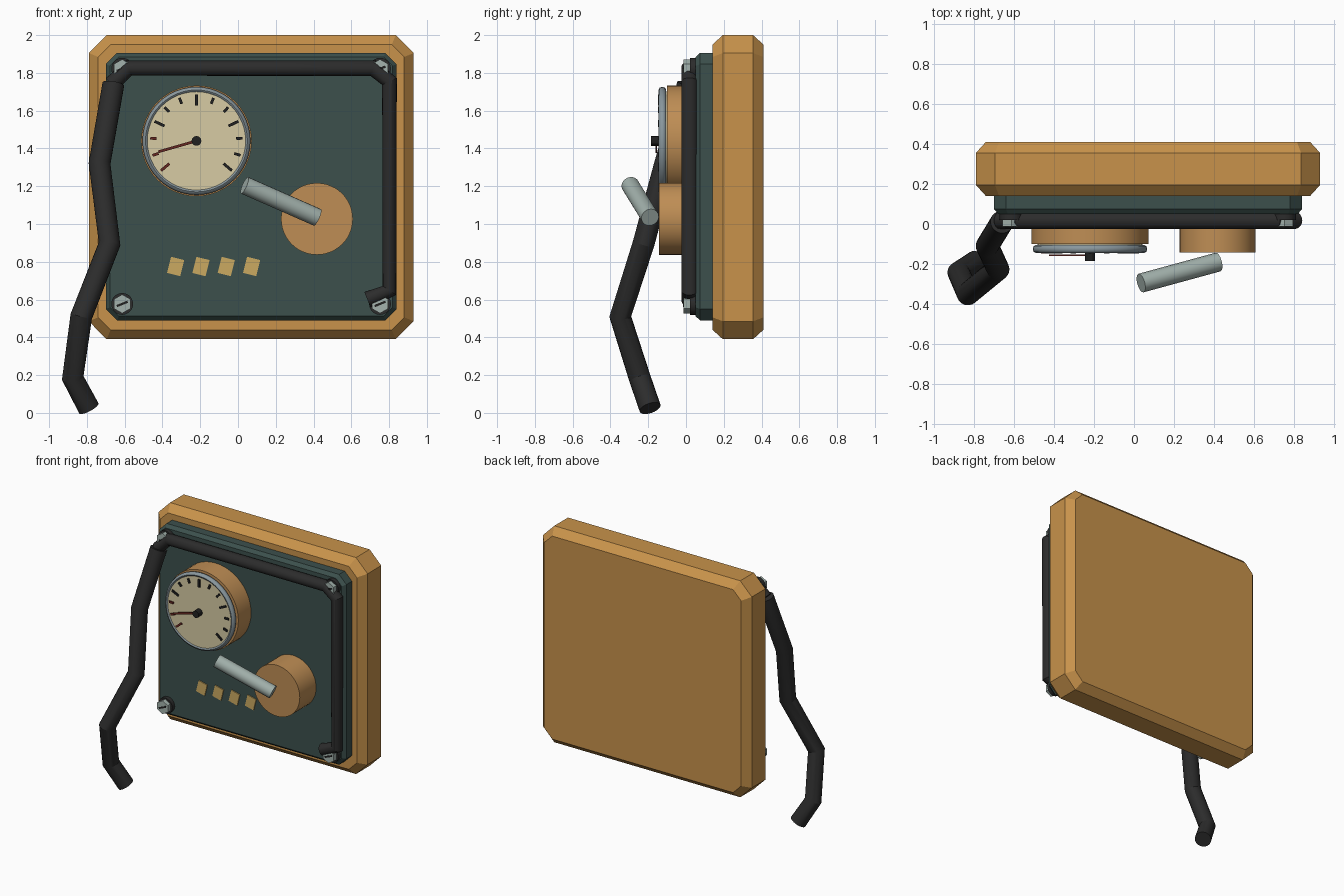
import bpy, bmesh, math
from mathutils import Vector, Matrix

cube = bpy.data.objects.get("Cube")
if cube:
    bpy.data.objects.remove(cube, do_unlink=True)


def material(name, r, g, b):
    m = bpy.data.materials.new(name)
    m.use_nodes = True
    m.diffuse_color = (r, g, b, 1)
    m.node_tree.nodes["Principled BSDF"].inputs["Base Color"].default_value = (r, g, b, 1)
    return m


wood = material("ochre case", 0.58, 0.29, 0.07)
tan = material("tan housing", 0.52, 0.27, 0.09)
green = material("dark green panel", 0.045, 0.08, 0.073)
rubber = material("black rubber", 0.025, 0.025, 0.025)
steel = material("pale steel", 0.37, 0.45, 0.42)
chrome = material("blue grey rim", 0.25, 0.31, 0.34)
cream = material("cream dial", 0.68, 0.6, 0.37)
red = material("dark red", 0.13, 0.02, 0.015)
ink = material("dial black", 0.015, 0.015, 0.015)
amber = material("amber lamp", 0.6, 0.4, 0.12)


def finish(name, bm, mat, smooth=None):
    bmesh.ops.recalc_face_normals(bm, faces=bm.faces)
    mesh = bpy.data.meshes.new(name)
    bm.to_mesh(mesh)
    bm.free()
    mesh.materials.append(mat)
    ob = bpy.data.objects.new(name, mesh)
    bpy.context.collection.objects.link(ob)
    if smooth:
        smooth_object(ob, smooth)
    return ob


def smooth_object(ob, angle):
    bpy.ops.object.select_all(action='DESELECT')
    ob.select_set(True)
    bpy.context.view_layer.objects.active = ob
    bpy.ops.object.shade_smooth_by_angle(angle=math.radians(angle))


def slab(name, cx, cz, hw, hh, cut, layers, mat):
    """Cut-corner slab lofted through (y, inset) layers."""
    bm = bmesh.new()
    rings = []
    for y, d in layers:
        w, h, c = hw - d, hh - d, cut - d * (2 - math.sqrt(2))
        outline = [(w, c - h), (w, h - c), (w - c, h), (c - w, h),
                   (-w, h - c), (-w, c - h), (c - w, -h), (w - c, -h)]
        rings.append([bm.verts.new((cx + x, y, cz + z)) for x, z in outline])
    for a, b in zip(rings, rings[1:]):
        for i in range(8):
            j = (i + 1) % 8
            bm.faces.new((a[i], a[j], b[j], b[i]))
    bm.faces.new(rings[0])
    bm.faces.new(rings[-1])
    return finish(name, bm, mat)


def rod(name, a, b, r, sides, mat, smooth=30):
    a, b = Vector(a), Vector(b)
    spin = (b - a).to_track_quat('Z', 'Y').to_matrix().to_4x4()
    bm = bmesh.new()
    bmesh.ops.create_cone(bm, cap_ends=True, segments=sides, radius1=r, radius2=r,
                          depth=(b - a).length,
                          matrix=Matrix.Translation((a + b) / 2) @ spin)
    return finish(name, bm, mat, smooth)


def bar(name, x, y, z, length, thick, width, angle, mat):
    """Box in the panel plane, its length turned by angle degrees."""
    bm = bmesh.new()
    place = (Matrix.Translation((x, y, z)) @ Matrix.Rotation(math.radians(-angle), 4, 'Y')
             @ Matrix.Diagonal((length, thick, width, 1)))
    bmesh.ops.create_cube(bm, size=1, matrix=place)
    return finish(name, bm, mat)


def tube(name, points, r, mat):
    curve = bpy.data.curves.new(name, 'CURVE')
    curve.dimensions = '3D'
    curve.bevel_depth = r
    curve.bevel_resolution = 8
    curve.use_fill_caps = True
    spline = curve.splines.new('POLY')
    spline.points.add(len(points) - 1)
    for p, co in zip(spline.points, points):
        p.co = (*co, 1)
    curve.materials.append(mat)
    ob = bpy.data.objects.new(name, curve)
    bpy.context.collection.objects.link(ob)
    bpy.ops.object.select_all(action='DESELECT')
    ob.select_set(True)
    bpy.context.view_layer.objects.active = ob
    bpy.ops.object.convert(target='MESH')
    smooth_object(bpy.context.object, 20)


# Case and front panel
slab("case", 0.07, 1.195, 0.86, 0.805, 0.095,
     [(0.14, 0.05), (0.195, 0), (0.355, 0), (0.41, 0.05)], wood)
slab("panel", 0.07, 1.198, 0.77, 0.708, 0.06,
     [(0.05, 0.022), (0.075, 0), (0.145, 0)], green)

# Corner bolts with washers and slots
for i, (x, z) in enumerate([(-0.613, 1.822), (0.752, 1.822), (-0.613, 0.577), (0.752, 0.577)]):
    rod(f"washer_{i}", (x, 0.06, z), (x, 0.02, z), 0.058, 20, rubber)
    rod(f"bolt_{i}", (x, 0.03, z), (x, -0.012, z), 0.05, 6, steel, None)
    bar(f"bolt_slot_{i}", x, -0.012, z, 0.062, 0.006, 0.012, 22, ink)

# Gauge
gx, gz = -0.22, 1.44
rod("gauge_housing", (gx, 0.07, gz), (gx, -0.1, gz), 0.293, 48, tan)
rod("dial", (gx, -0.09, gz), (gx, -0.14, gz), 0.262, 48, cream)
bm = bmesh.new()
section = [bm.verts.new((gx + 0.27 + 0.016 * math.cos(t * math.pi / 4), -0.125 + 0.02 * math.sin(t * math.pi / 4), gz))
           for t in range(8)]
loop = [bm.edges.new((section[i], section[(i + 1) % 8])) for i in range(8)]
bmesh.ops.spin(bm, geom=section + loop, cent=(gx, 0, gz), axis=(0, 1, 0),
               angle=math.tau, steps=48, use_merge=True)
bmesh.ops.remove_doubles(bm, verts=bm.verts, dist=0.0005)
finish("gauge_rim", bm, chrome, 50)

for i in range(13):
    angle = 220 - i * 65 / 3
    t = math.radians(angle)
    length, width = (0.058, 0.015) if i % 3 == 0 else (0.034, 0.015)
    reach = 0.245 - length / 2
    bar(f"tick_{i}", gx + reach * math.cos(t), -0.144, gz + reach * math.sin(t),
        length, 0.009, width, angle, red if i < 3 else ink)

t = math.radians(196)
bar("needle", gx + 0.105 * math.cos(t), -0.157, gz + 0.105 * math.sin(t), 0.21, 0.008, 0.014, 196, red)
rod("needle_hub", (gx, -0.135, gz), (gx, -0.185, gz), 0.026, 12, ink)

# Rotary switch and lever
rod("switch_housing", (0.418, 0.07, 1.027), (0.418, -0.142, 1.027), 0.19, 48, tan)
rod("switch_lever", (0.035, -0.295, 1.205), (0.42, -0.19, 1.035), 0.048, 16, steel)

# Indicator lamps
for i in range(4):
    bar(f"lamp_{i}", -0.33 + i * 0.134, 0.047, 0.775, 0.072, 0.008, 0.088, -14, amber)

# Hose clipped round the panel, and its loose hanging end
y = 0.018
tube("panel_hose", [(0.685, y, 0.6), (0.802, y, 0.648), (0.802, y, 1.755), (0.715, y, 1.825),
                    (-0.58, y, 1.825), (-0.67, y, 1.74)], 0.043, rubber)
tube("hanging_hose", [(-0.66, 0.01, 1.74), (-0.733, -0.11, 1.32), (-0.68, -0.225, 0.895), (-0.83, -0.348, 0.51),
                      (-0.875, -0.245, 0.185), (-0.79, -0.19, 0.025)], 0.058, rubber)
